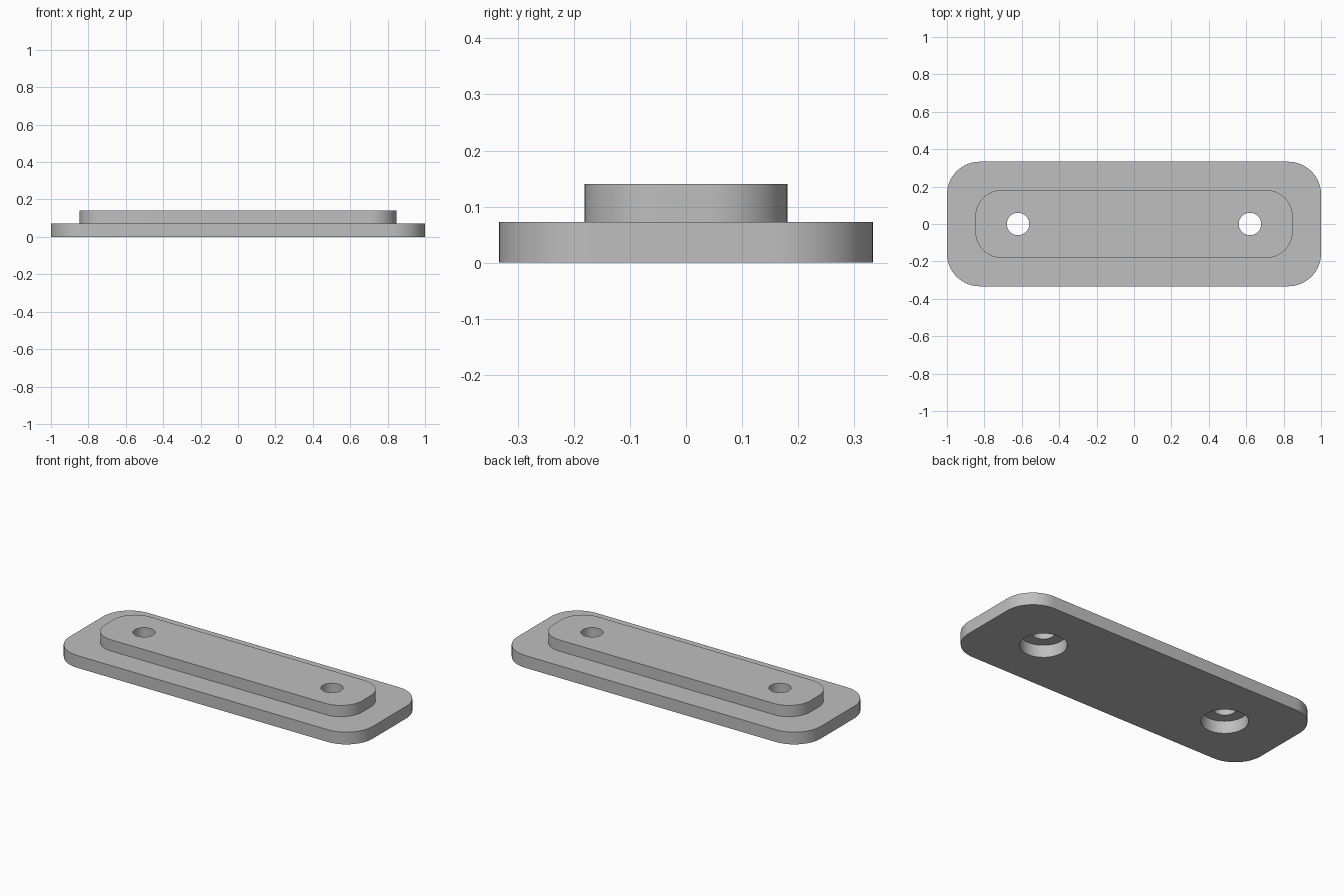
import bpy, bmesh, math

cube = bpy.data.objects.get("Cube")
if cube:
    bpy.data.objects.remove(cube, do_unlink=True)

grey = bpy.data.materials.new("plain_grey")
grey.use_nodes = True
colour = (0.52, 0.52, 0.52, 1)
grey.diffuse_color = colour
grey.node_tree.nodes["Principled BSDF"].inputs["Base Color"].default_value = colour

BASE_TOP = 0.073
TOP = 0.14
HOLE_X = 0.62


def prism(name, outline, z0, z1):
    """Extrude a closed outline between two heights."""
    bm = bmesh.new()
    face = bm.faces.new([bm.verts.new((x, y, z0)) for x, y in outline])
    top = bmesh.ops.extrude_face_region(bm, geom=[face])["geom"]
    verts = [v for v in top if isinstance(v, bmesh.types.BMVert)]
    bmesh.ops.translate(bm, verts=verts, vec=(0, 0, z1 - z0))
    bmesh.ops.recalc_face_normals(bm, faces=bm.faces)
    mesh = bpy.data.meshes.new(name)
    bm.to_mesh(mesh)
    bm.free()
    mesh.materials.append(grey)
    obj = bpy.data.objects.new(name, mesh)
    bpy.context.collection.objects.link(obj)
    return obj


def rounded_rectangle(hx, hy, r, steps=16):
    points = []
    for quarter, (sx, sy) in enumerate([(1, 1), (-1, 1), (-1, -1), (1, -1)]):
        for i in range(steps + 1):
            a = (quarter + i / steps) * math.pi / 2
            points.append((sx * (hx - r) + r * math.cos(a),
                           sy * (hy - r) + r * math.sin(a)))
    return points


def circle(cx, r, steps=48):
    turns = [2 * math.pi * i / steps for i in range(steps)]
    return [(cx + r * math.cos(a), r * math.sin(a)) for a in turns]


def combine(target, tool, operation):
    """Apply a boolean and discard the tool."""
    tool.hide_render = True
    mod = target.modifiers.new(operation.lower(), "BOOLEAN")
    mod.operation = operation
    mod.solver = "EXACT"
    mod.object = tool
    bpy.context.view_layer.objects.active = target
    bpy.ops.object.modifier_apply(modifier=mod.name)
    bpy.data.objects.remove(tool, do_unlink=True)


# Wide base with a raised pad, fused into one solid
plate = prism("mounting_plate", rounded_rectangle(1, 0.333, 0.175), 0, BASE_TOP)
pad = prism("raised_pad", rounded_rectangle(0.848, 0.181, 0.14), BASE_TOP, TOP)
combine(plate, pad, "UNION")

# Through holes with wide counterbores underneath
for x in (-HOLE_X, HOLE_X):
    combine(plate, prism("hole_cutter", circle(x, 0.06), -0.1, 0.3), "DIFFERENCE")
    combine(plate, prism("counterbore_cutter", circle(x, 0.125), -0.1, BASE_TOP), "DIFFERENCE")

# Smooth rounded walls, sharp rims
bpy.ops.object.select_all(action="DESELECT")
plate.select_set(True)
bpy.context.view_layer.objects.active = plate
bpy.ops.object.shade_smooth_by_angle(angle=math.radians(30))
